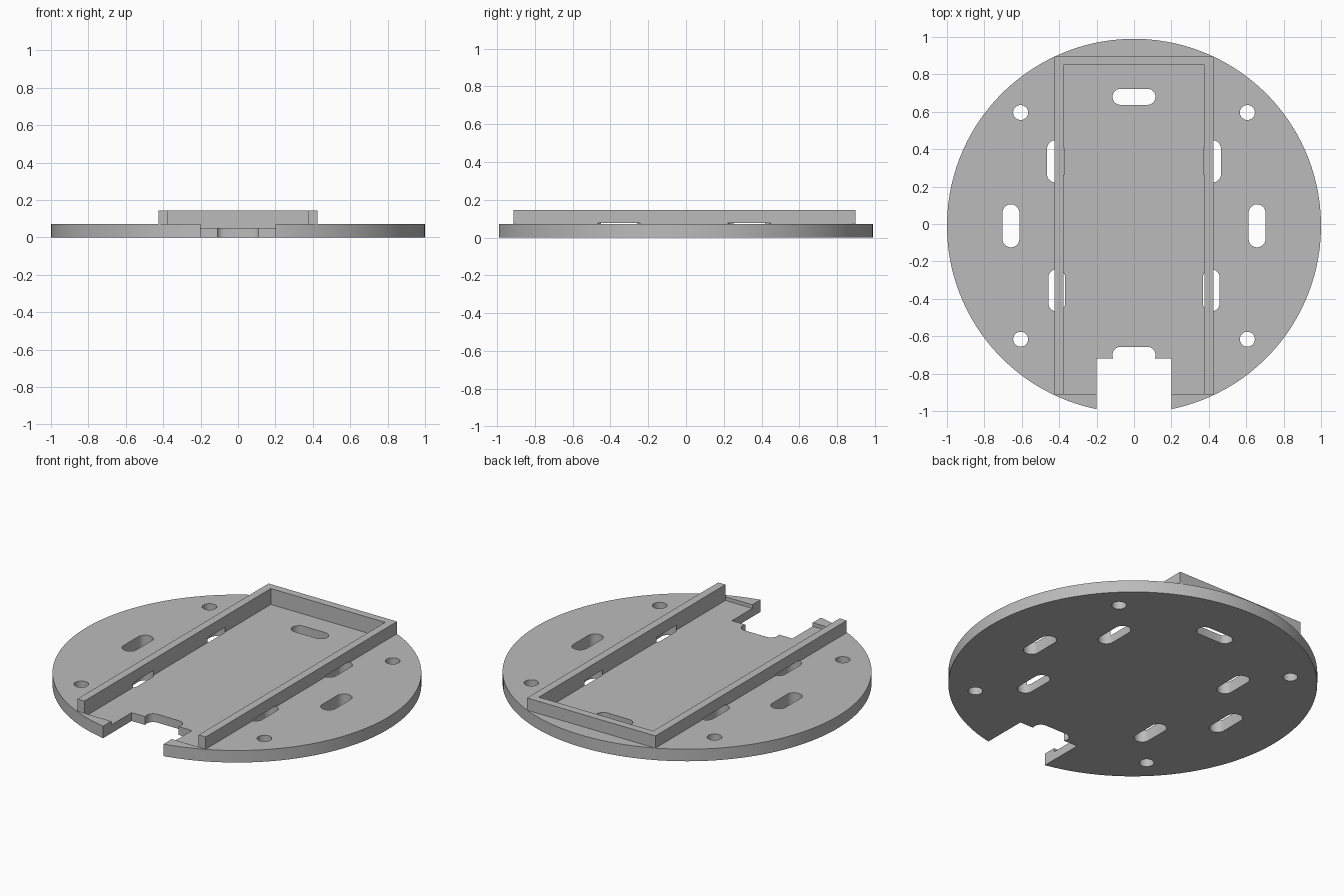
import bpy, bmesh, math
from mathutils import Vector

if "Cube" in bpy.data.objects:
    bpy.data.objects.remove(bpy.data.objects["Cube"])

PLATE_TOP, FLOOR, WALL_TOP = 0.072, 0.05, 0.145
CY = -0.01  # centre of the disc in y

grey = bpy.data.materials.new("plain grey")
grey.use_nodes = True
colour = (0.5, 0.5, 0.5, 1)
grey.diffuse_color = colour
grey.node_tree.nodes["Principled BSDF"].inputs["Base Color"].default_value = colour


def prism(name, outline, z0, z1):
    """Extrude a counter-clockwise outline from z0 to z1."""
    bm = bmesh.new()
    face = bm.faces.new([bm.verts.new((x, y, z0)) for x, y in outline])
    up = bmesh.ops.extrude_face_region(bm, geom=[face])["geom"]
    bmesh.ops.translate(bm, vec=Vector((0, 0, z1 - z0)),
                        verts=[v for v in up if isinstance(v, bmesh.types.BMVert)])
    bmesh.ops.recalc_face_normals(bm, faces=bm.faces)
    mesh = bpy.data.meshes.new(name)
    bm.to_mesh(mesh)
    bm.free()
    mesh.materials.append(grey)
    ob = bpy.data.objects.new(name, mesh)
    bpy.context.collection.objects.link(ob)
    return ob


def box(x0, x1, y0, y1):
    return [(x0, y0), (x1, y0), (x1, y1), (x0, y1)]


def rounded(cx, cy, r, dx=0, dy=0, n=32):
    """Circle whose halves are pulled apart by dx or dy, giving a slot."""
    pts = []
    for i in range(n):
        a = 2 * math.pi * (i + 0.5) / n
        c, s = math.cos(a), math.sin(a)
        pts.append((cx + r * c + math.copysign(dx, c), cy + r * s + math.copysign(dy, s)))
    return pts


def cut(ob, cutters):
    bpy.context.view_layer.objects.active = ob
    for c in cutters:
        mod = ob.modifiers.new("cut", 'BOOLEAN')
        mod.operation, mod.solver, mod.object = 'DIFFERENCE', 'EXACT', c
        bpy.ops.object.modifier_apply(modifier=mod.name)


# Disc and the U-shaped tray wall
plate = prism("base_plate", rounded(0, CY, 1.0, n=128), 0, PLATE_TOP)
wall = prism("tray_wall", [(-0.425, -0.912), (-0.378, -0.912), (-0.378, 0.85), (0.378, 0.85),
                           (0.378, -0.912), (0.425, -0.912), (0.425, 0.896), (-0.425, 0.896)],
             PLATE_TOP, WALL_TOP)

# Cutters: sunken tray floor, front notch, screw holes and slots
recess = prism("recess_cutter", box(-0.378, 0.378, -0.912, 0.85), FLOOR, 0.3)
notch = prism("notch_cutter", box(-0.2, 0.2, -1.2, -0.72), -0.1, 0.3)
through, side_slots = [], []
for sx in (-1, 1):
    for sy in (-1, 1):
        through.append(prism("hole_cutter", rounded(sx * 0.606, CY + sy * 0.606, 0.04), -0.1, 0.3))
        x = 0.42 if sy > 0 else 0.413
        side_slots.append(prism("side_slot_cutter",
                                rounded(sx * x, CY + sy * 0.345, 0.045, dy=0.068), -0.1, 0.078))
    through.append(prism("outer_slot_cutter", rounded(sx * 0.658, CY, 0.045, dy=0.07), -0.1, 0.3))
    through.append(prism("end_slot_cutter", rounded(0, CY + sx * 0.69, 0.043, dx=0.072), -0.1, 0.3))

cut(plate, [recess, notch] + through + side_slots)
cut(wall, side_slots)
for c in [recess, notch] + through + side_slots:
    bpy.data.objects.remove(c)

# Smooth the round walls, keep edges sharp
bpy.ops.object.select_all(action='DESELECT')
for ob in (plate, wall):
    ob.select_set(True)
bpy.context.view_layer.objects.active = plate
bpy.ops.object.shade_smooth_by_angle(angle=math.radians(30))
